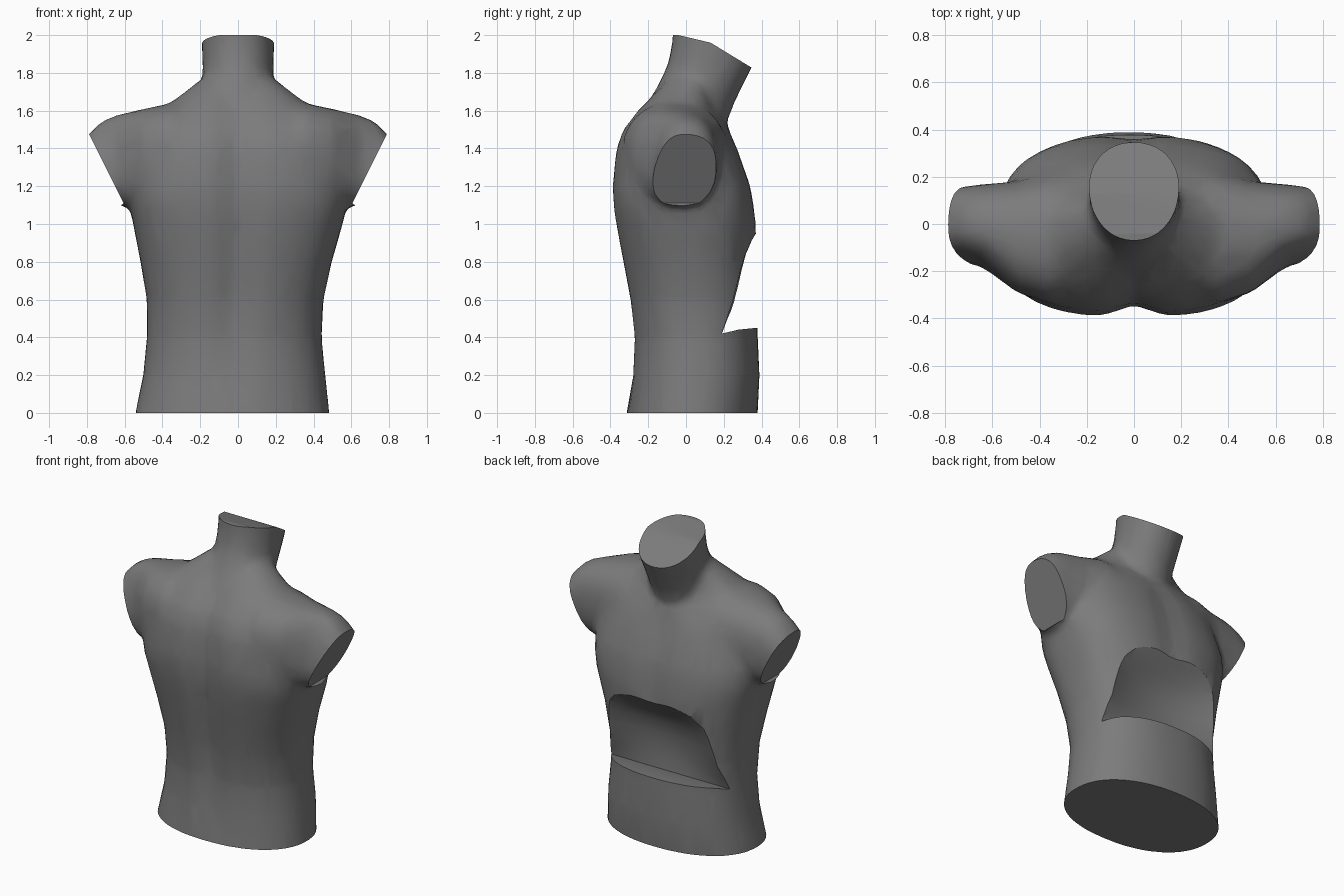
import bpy, bmesh, math

if "Cube" in bpy.data.objects:
    bpy.data.objects.remove(bpy.data.objects["Cube"])


def oval(half, lo, hi, n=2.4, count=48):
    """Rounded-box outline: p across (+-half), q from lo to hi."""
    mid, r = (lo + hi) / 2, (hi - lo) / 2
    pts = []
    for i in range(count):
        a = 2 * math.pi * i / count
        c, s = math.cos(a), math.sin(a)
        pts.append((math.copysign(abs(c) ** (2 / n), c) * half,
                    mid + math.copysign(abs(s) ** (2 / n), s) * r))
    return pts


def loft(name, rings):
    bm = bmesh.new()
    loops = [[bm.verts.new(p) for p in ring] for ring in rings]
    for a, b in zip(loops, loops[1:]):
        for i in range(len(a)):
            j = (i + 1) % len(a)
            bm.faces.new((a[i], a[j], b[j], b[i]))
    bm.faces.new(loops[0])
    bm.faces.new(loops[-1])
    bmesh.ops.triangulate(bm, faces=bm.faces)
    bmesh.ops.recalc_face_normals(bm, faces=bm.faces)
    me = bpy.data.meshes.new(name)
    bm.to_mesh(me)
    bm.free()
    ob = bpy.data.objects.new(name, me)
    bpy.context.collection.objects.link(ob)
    return ob


def cutter(name, profile, to3d, half, stations=1):
    steps = [half * (2 * i / stations - 1) for i in range(stations + 1)]
    ob = loft(name, [[to3d(p, t) for p in profile] for t in steps])
    ob.hide_render = True
    return ob


def apply(ob, kind, **props):
    bpy.context.view_layer.objects.active = ob
    m = ob.modifiers.new(kind, kind)
    for k, v in props.items():
        setattr(m, k, v)
    bpy.ops.object.modifier_apply(modifier=m.name)


# Trunk: height, centre x, half width, back y, front y, squareness
trunk = [(-.15, -.03, .525, -.33, .36, 2.2), (0, -.03, .515, -.315, .38, 2.2),
         (.2, -.02, .482, -.288, .39, 2.3), (.4, -.02, .463, -.283, .38, 2.3),
         (.6, -.015, .468, -.307, .375, 2.4), (.8, -.01, .507, -.342, .375, 2.5),
         (1.0, 0, .555, -.377, .375, 2.7), (1.1, 0, .575, -.39, .362, 2.8),
         (1.2, 0, .575, -.395, .345, 2.8), (1.4, 0, .55, -.375, .275, 2.7),
         (1.5, 0, .5, -.34, .23, 2.5), (1.6, 0, .42, -.265, .16, 2.4),
         (1.67, 0, .32, -.20, .14, 2.4), (1.76, 0, .205, -.12, .14, 2.4)]
rings = []
for z, cx, w, back, front, n in trunk:
    ring = []
    for x, y in oval(w, back, front, n):
        # spine groove behind, breastbone groove in front
        if y < 0:
            y += .05 * min(1, max(0, z / .6)) * math.exp(-(x / .08) ** 2)
        elif .9 < z < 1.45:
            y -= .022 * math.exp(-(x / .07) ** 2)
        ring.append((x + cx, y, z))
    rings.append(ring)
torso = loft("torso", rings)

# Neck leaning forward
neck = [(1.4, .16, -.2, .17), (1.55, .185, -.22, .22), (1.65, .19, -.2, .26),
        (1.75, .188, -.14, .31), (1.85, .188, -.095, .36),
        (1.95, .193, -.075, .4), (2.2, .195, -.06, .46)]
parts = [loft("neck", [[(x, y, z) for x, y in oval(w, b, f, 2.1)]
                       for z, w, b, f in neck])]

# Shoulder stubs: x, centre y, half depth, bottom z, top z
arm = [(.15, -.04, .22, 1.15, 1.6), (.35, -.06, .28, 1.1, 1.64),
       (.5, -.055, .235, 1.09, 1.61), (.65, -.02, .188, 1.1, 1.575),
       (.73, -.02, .178, 1.11, 1.54), (.8, -.02, .168, 1.13, 1.465),
       (.86, -.02, .14, 1.17, 1.39)]
for s in (-1, 1):
    stub = []
    for x, cy, h, lo, hi in arm:
        taper = .5 * max(0, min(1, (x - .5) / .2))   # upper rear slopes in
        stub.append([(s * x, cy + y * (1 - taper * (z - lo) / (hi - lo) if y < 0 else 1), z)
                     for y, z in oval(h, lo, hi)])
    parts.append(loft("shoulder", stub))

# Merge into one softly blended skin
bpy.ops.object.select_all(action='DESELECT')
for ob in parts + [torso]:
    ob.select_set(True)
bpy.context.view_layer.objects.active = torso
bpy.ops.object.join()
apply(torso, 'REMESH', mode='VOXEL', voxel_size=.025)
apply(torso, 'SMOOTH', factor=.5, iterations=9)
apply(torso, 'DECIMATE', ratio=.12)

# Hollow belly notch: profile of y, z and how far it is dished in mid-body
belly = [(.19, .42, 0), (.28, .441, 0), (.37, .45, 0), (.7, .46, 0), (.7, .97, 0),
         (.385, .97, 0), (.355, .91, .015), (.335, .84, .06), (.312, .76, .085),
         (.285, .67, .085), (.26, .59, .07), (.22, .5, .035)]


def dish(p, x):
    return (x, p[0] - p[2] * max(0, 1 - (x / .42) ** 2), p[1])


# Flat cuts: base, neck, belly notch, both arms
def side(p, t):
    return (t, p[0], p[1])


cutters = [
    cutter("base_cutter", [(-1, -.6), (1, -.6), (1, 0), (-1, 0)], side, 1.5),
    cutter("neck_cutter", [(-.5, 2), (-.04, 2), (.13, 1.96), (.36, 1.82),
                           (.8, 1.56), (.8, 2.6), (-.5, 2.6)], side, 1),
    cutter("belly_cutter", belly, dish, .63, 18)]
for s in (-1, 1):
    cutters.append(cutter("arm_cutter", [(.605, 1.11), (.84, 1.58), (1.4, 1.58),
                                         (1.4, .9), (.9, .9)],
                          lambda p, t, s=s: (s * p[0], t, p[1]), .6))
for c in cutters:
    apply(torso, 'BOOLEAN', operation='DIFFERENCE', solver='EXACT', object=c)
    bpy.data.objects.remove(c)

# Dark grey
grey = bpy.data.materials.new("dark_grey")
grey.diffuse_color = (.2, .2, .2, 1)
grey.use_nodes = True
grey.node_tree.nodes["Principled BSDF"].inputs["Base Color"].default_value = grey.diffuse_color
torso.data.materials.clear()
torso.data.materials.append(grey)

bpy.ops.object.select_all(action='DESELECT')
torso.select_set(True)
bpy.context.view_layer.objects.active = torso
bpy.ops.object.shade_smooth_by_angle(angle=math.radians(32))
